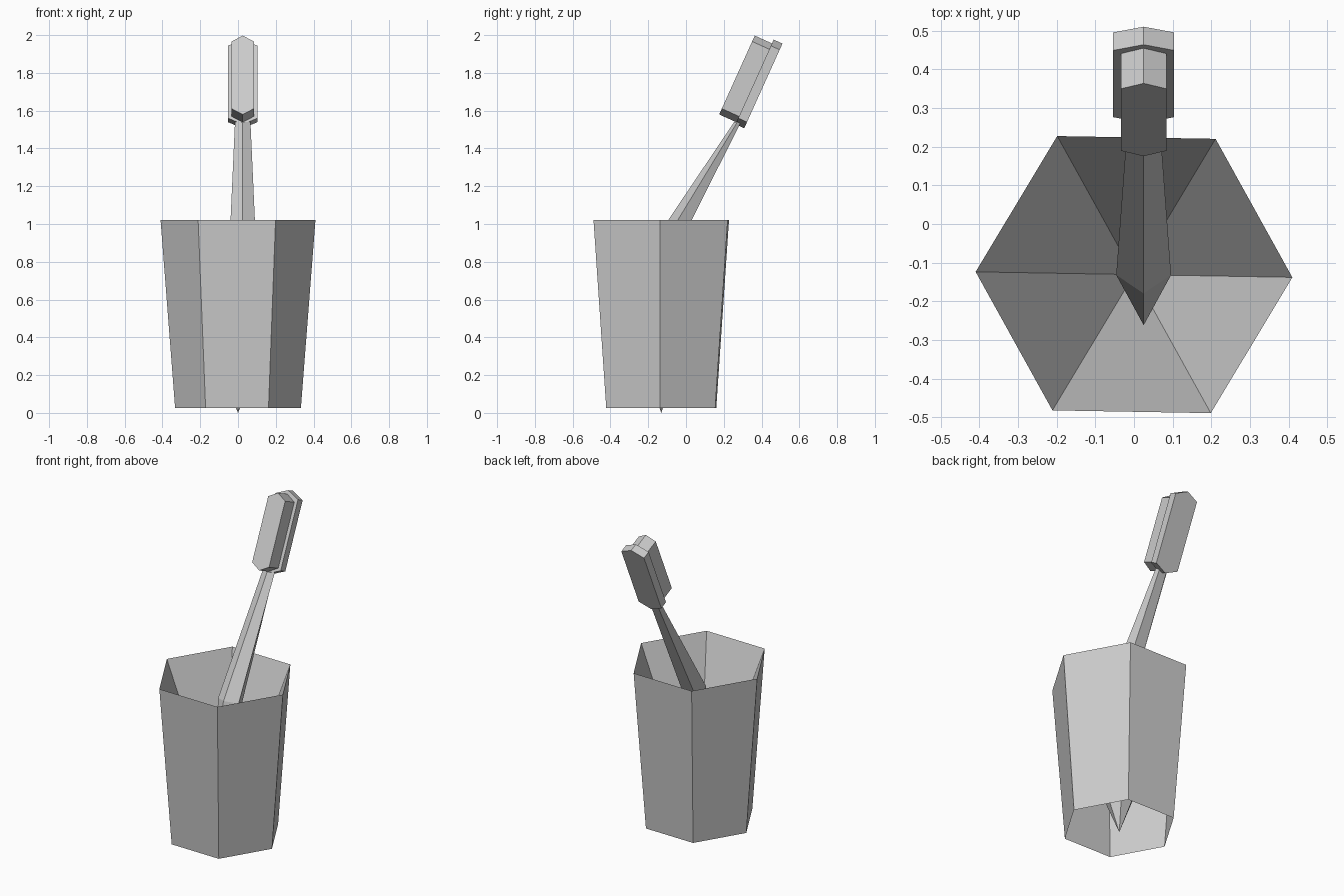
import bpy, bmesh, math
from mathutils import Vector

if "Cube" in bpy.data.objects:
    bpy.data.objects.remove(bpy.data.objects["Cube"])


def make(name, build):
    bm = bmesh.new()
    build(bm)
    mesh = bpy.data.meshes.new(name)
    bm.to_mesh(mesh)
    bm.free()
    ob = bpy.data.objects.new(name, mesh)
    bpy.context.collection.objects.link(ob)
    return ob


def ring(bm, pts):
    return [bm.verts.new(p) for p in pts]


def bridge(bm, a, b):
    n = len(a)
    for i in range(n):
        j = (i + 1) % n
        bm.faces.new((a[i], a[j], b[j], b[i]))


def fan(bm, r, tip):
    t = bm.verts.new(tip)
    for i in range(len(r)):
        bm.faces.new((r[(i + 1) % len(r)], r[i], t))


# Cup: open hexagonal shell with an inner funnel dropping from the rim
def hexagon(radius, z):
    return [(radius * math.cos(a), -0.131 + radius * math.sin(a), z)
            for a in (math.radians(60 * i - 1) for i in range(6))]


def cup(bm):
    low = ring(bm, hexagon(0.333, 0.026))
    rim = ring(bm, hexagon(0.41, 1.02))
    bridge(bm, low, rim)
    fan(bm, rim[::-1], (0, -0.131, 0.005))
    t = bm.verts[:][-1]
    t.co.z = 0.0


make("cup", cup)

# Brush frame: u runs along the head, n runs through its thickness
CX = 0.025
tilt = math.radians(24.3)
U = Vector((0, math.sin(tilt), math.cos(tilt)))
N = Vector((0, math.cos(tilt), -math.sin(tilt)))
X = Vector((1, 0, 0))


# Elongated hexagonal slab with peaked ends
def slab(center, half_w, half_l, peak, thick):
    outline = [(0, half_l), (-half_w, half_l - peak), (-half_w, peak - half_l),
               (0, -half_l), (half_w, peak - half_l), (half_w, half_l - peak)]

    def build(bm):
        rings = [ring(bm, [center + X * a + U * b + N * d for a, b in outline])
                 for d in (0, thick)]
        bridge(bm, *rings)
        bm.faces.new(rings[0])
        bm.faces.new(rings[1])
        bmesh.ops.recalc_face_normals(bm, faces=bm.faces)
    return build


front = Vector((CX, 0.363, 1.752))
make("brush_head", slab(front, 0.079, 0.256 - 0.01, 0.036, 0.051))
make("bristles", slab(front - N * 0.1 - U * 0.005, 0.059, 0.229, 0.034, 0.1))


# Handle: tapering five-sided bar with a pointed lower end
def section(side, back, yz):
    (fy, fz), (sy, sz), (by, bz) = yz
    return [(CX, fy, fz), (CX + side, sy, sz), (CX + back, by, bz),
            (CX - back, by, bz), (CX - side, sy, sz)]


def handle(bm):
    low = ring(bm, section(0.071, 0.044, ((-0.18, 0.893), (-0.132, 0.875), (-0.059, 0.845))))
    top = ring(bm, section(0.041, 0.026, ((0.255, 1.54), (0.272, 1.54), (0.289, 1.535))))
    bridge(bm, low, top)
    bm.faces.new(top)
    fan(bm, low, (CX, -0.262, 0.62))
    bmesh.ops.recalc_face_normals(bm, faces=bm.faces)


make("brush_handle", handle)
